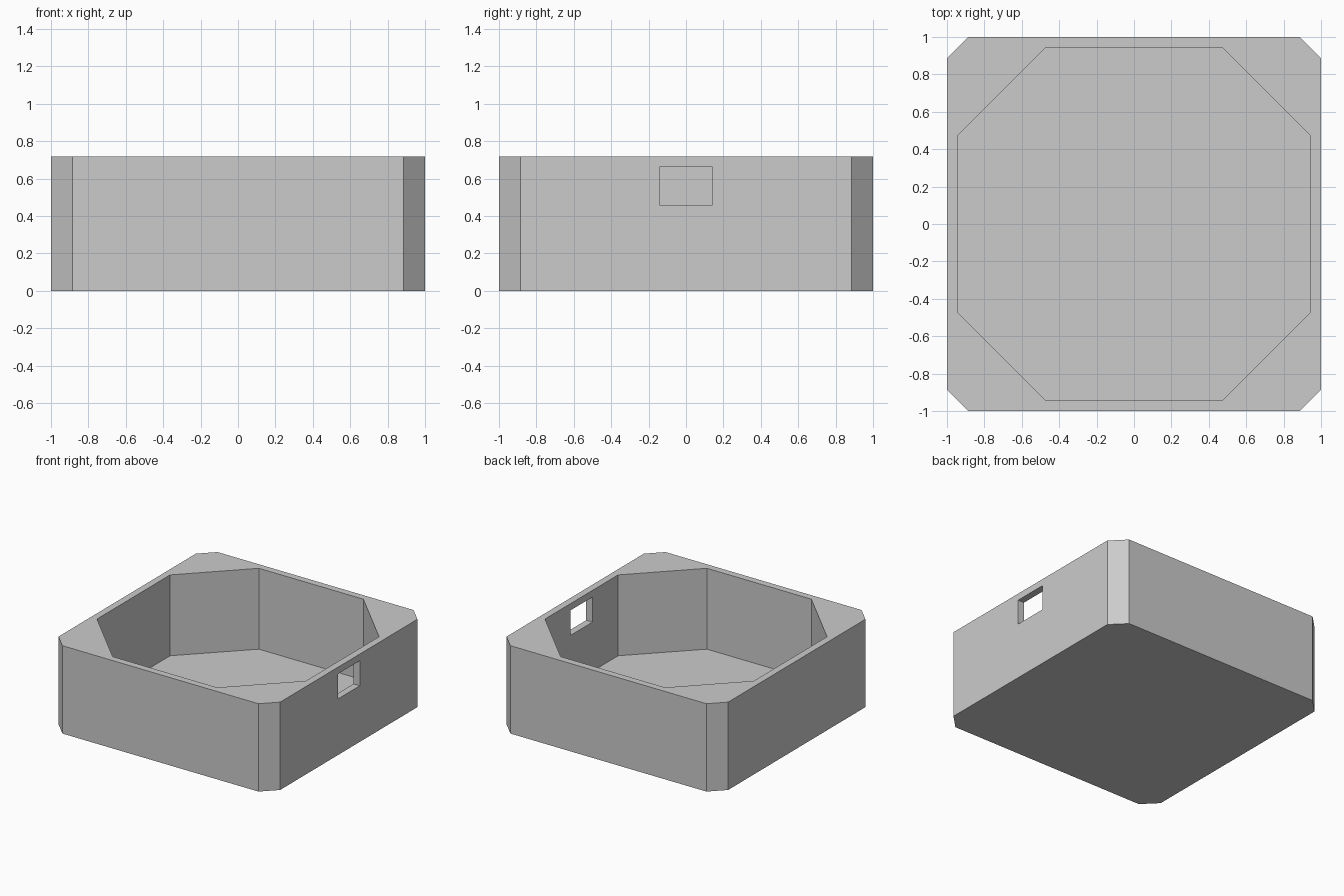
import bpy
import bmesh

default = bpy.data.objects.get("Cube")
if default:
    bpy.data.objects.remove(default, do_unlink=True)

HEIGHT = 0.717
WALL = 0.057
INNER = 1 - WALL

grey = bpy.data.materials.new("plain grey")
grey.use_nodes = True
grey.diffuse_color = (0.6, 0.6, 0.6, 1)
grey.node_tree.nodes["Principled BSDF"].inputs["Base Color"].default_value = (0.6, 0.6, 0.6, 1)


def prism(name, outline, bottom, top):
    """Extrude a flat outline upwards into a closed solid."""
    bm = bmesh.new()
    face = bm.faces.new([bm.verts.new((x, y, bottom)) for x, y in outline])
    extruded = bmesh.ops.extrude_face_region(bm, geom=[face])["geom"]
    verts = [g for g in extruded if isinstance(g, bmesh.types.BMVert)]
    bmesh.ops.translate(bm, verts=verts, vec=(0, 0, top - bottom))
    bmesh.ops.recalc_face_normals(bm, faces=bm.faces)
    mesh = bpy.data.meshes.new(name)
    bm.to_mesh(mesh)
    bm.free()
    mesh.materials.append(grey)
    obj = bpy.data.objects.new(name, mesh)
    bpy.context.collection.objects.link(obj)
    return obj


def cut_corner_square(half, flat):
    """Square outline with its corners cut where each side reaches flat."""
    return [(half, -flat), (half, flat), (flat, half), (-flat, half),
            (-half, flat), (-half, -flat), (-flat, -half), (flat, -half)]


# Outer body, octagonal cavity and the window through the left wall
box = prism("open_box", cut_corner_square(1, 0.885), 0, HEIGHT)
cavity = prism("cavity_cutter", cut_corner_square(INNER, INNER / 2), WALL, HEIGHT + 0.2)
window = prism("window_cutter",
               [(0.8, -0.142), (1.2, -0.142), (1.2, 0.142), (0.8, 0.142)],
               0.458, HEIGHT - WALL + 0.002)

for cutter in (cavity, window):
    cutter.hide_render = True
    mod = box.modifiers.new(cutter.name, "BOOLEAN")
    mod.operation = "DIFFERENCE"
    mod.solver = "EXACT"
    mod.object = cutter

# Bake the cuts into the mesh, then drop the cutters
depsgraph = bpy.context.evaluated_depsgraph_get()
cut_mesh = bpy.data.meshes.new_from_object(box.evaluated_get(depsgraph))
box.modifiers.clear()
box.data = cut_mesh
for cutter in (cavity, window):
    bpy.data.objects.remove(cutter, do_unlink=True)
